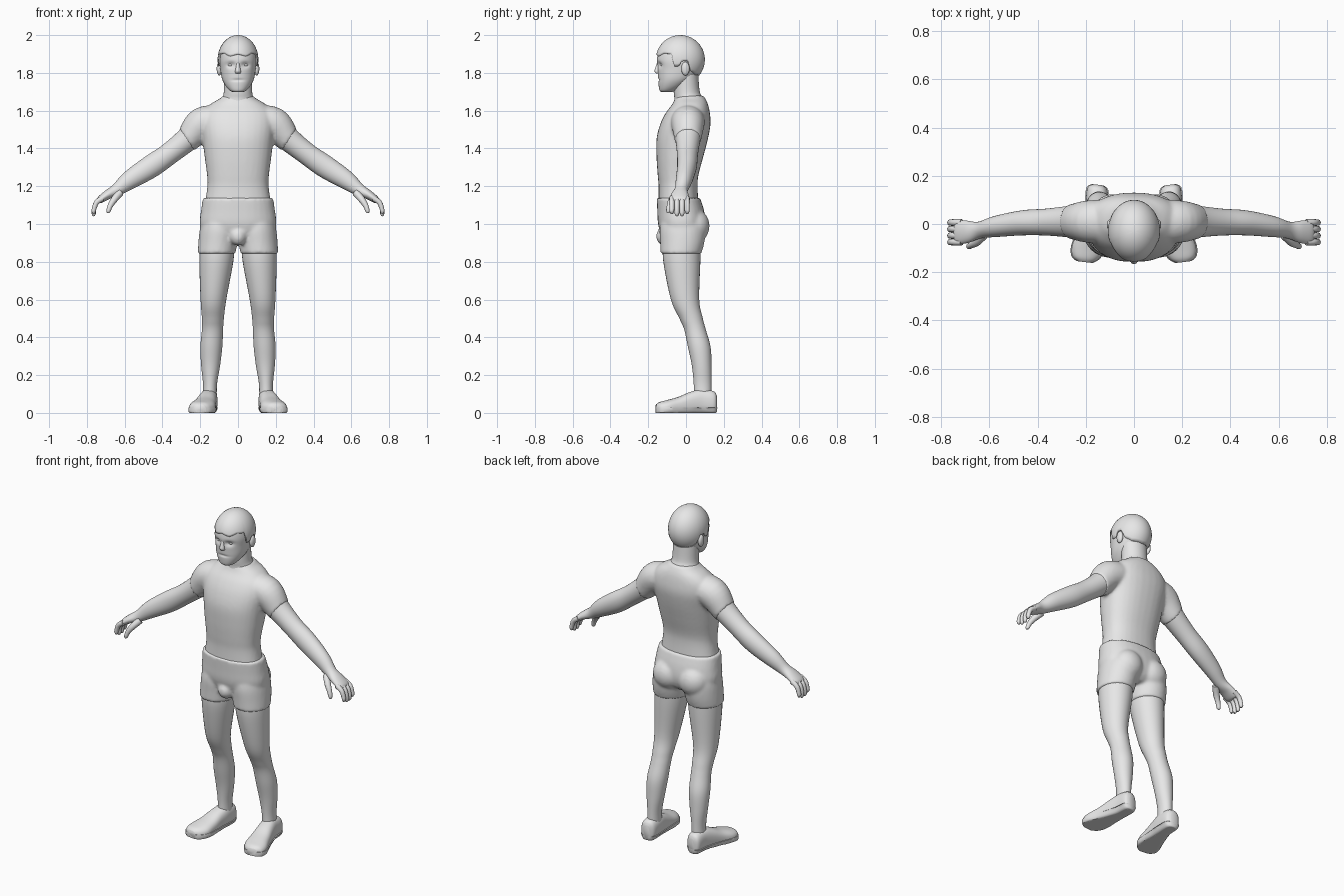
import bpy, bmesh
from math import sin, cos, asin, pi, exp, radians
from mathutils import Vector, Matrix

cube = bpy.data.objects.get("Cube")
if cube:
    bpy.data.objects.remove(cube, do_unlink=True)

grey = bpy.data.materials.new("plain_grey")
grey.use_nodes = True
grey.diffuse_color = (0.8, 0.8, 0.8, 1)
grey.node_tree.nodes["Principled BSDF"].inputs["Base Color"].default_value = (0.8, 0.8, 0.8, 1)

UP, DEPTH = Vector((0, 0, 1)), Vector((0, 1, 0))
SIDES = (1, -1)


def refine(rows, steps):
    """Smoothly interpolate section rows with a Catmull-Rom spline."""
    out = []
    for i in range(len(rows) - 1):
        p0, p1, p2 = rows[max(i - 1, 0)], rows[i], rows[i + 1]
        p3 = rows[min(i + 2, len(rows) - 1)]
        for k in range(steps):
            t = k / steps
            out.append([b + t * (c - a) / 2 + t * t * (2 * a - 5 * b + 4 * c - d) / 2
                        + t ** 3 * (3 * b - a - 3 * c + d) / 2
                        for a, b, c, d in zip(p0, p1, p2, p3)])
    return out + [list(rows[-1])]


def loft(bm, rows, side=1, normal=None, ref=DEPTH, power=2.0, n=32, steps=5, grow=0.0, ceiling=9.0):
    """Skin oval sections; each row is x, y, z, width radius, depth radius."""
    rows = refine(rows, steps)
    rings = []
    for i, (x, y, z, a, b) in enumerate(rows):
        here = Vector((x, y, z))
        nxt, prv = rows[min(i + 1, len(rows) - 1)], rows[max(i - 1, 0)]
        axis = (normal or Vector(nxt[:3]) - Vector(prv[:3])).normalized()
        u = ref.cross(axis).normalized()
        v = axis.cross(u)
        ring = []
        for k in range(n):
            c, s = cos(2 * pi * k / n), sin(2 * pi * k / n)
            c = abs(c) ** (2 / power) * (1 if c > 0 else -1)
            s = abs(s) ** (2 / power) * (1 if s > 0 else -1)
            co = here + u * c * (a + grow) + v * s * (b + grow)
            ring.append(bm.verts.new((co.x * side, co.y, min(max(co.z, 0), ceiling))))
        rings.append(ring)
    for low, high in zip(rings, rings[1:]):
        for k in range(n):
            j = (k + 1) % n
            bm.faces.new((low[k], low[j], high[j], high[k]))
    bm.faces.new(rings[0])
    bm.faces.new(rings[-1])


def ball(bm, centre, radii, side=1):
    place = Matrix.Translation((centre[0] * side, *centre[1:])) @ Matrix.Diagonal((*radii, 1))
    bmesh.ops.create_uvsphere(bm, u_segments=24, v_segments=14, radius=1, matrix=place)


def finish(bm, name, blend=False):
    """Turn the bmesh into an object; blend melts overlapping shapes together."""
    bmesh.ops.recalc_face_normals(bm, faces=bm.faces)
    mesh = bpy.data.meshes.new(name)
    bm.to_mesh(mesh)
    bm.free()
    mesh.materials.append(grey)
    obj = bpy.data.objects.new(name, mesh)
    bpy.context.collection.objects.link(obj)
    if blend:
        melt = obj.modifiers.new("melt", "REMESH")
        melt.mode, melt.voxel_size, melt.use_smooth_shade = "VOXEL", 0.009, True
        soften = obj.modifiers.new("soften", "SMOOTH")
        soften.factor, soften.iterations = 0.5, 6
    bpy.ops.object.select_all(action="DESELECT")
    obj.select_set(True)
    bpy.context.view_layer.objects.active = obj
    bpy.ops.object.shade_smooth_by_angle(angle=radians(50))
    return obj


# Arm sections from inside the shoulder to the wrist, shared by sleeve and arm
shoulder = [(.10, .01, 1.555, .07, .085), (.19, .01, 1.53, .083, .083), (.255, .01, 1.46, .066, .068)]
forearm = [(.36, .008, 1.375, .058, .056), (.46, .005, 1.305, .06, .052),
           (.57, -.01, 1.235, .05, .044), (.64, -.025, 1.182, .034, .035),
           (.69, -.032, 1.155, .025, .046), (.73, -.034, 1.128, .019, .05), (.742, -.034, 1.118, .01, .042)]

# Shirt: torso with short sleeves
torso = [(0, -.04, 1.11, .176, .106), (0, -.042, 1.2, .162, .103), (0, -.042, 1.26, .164, .108),
         (0, -.033, 1.35, .176, .123), (0, -.02, 1.45, .188, .136), (0, -.003, 1.53, .198, .133),
         (0, .01, 1.59, .188, .116), (0, .022, 1.635, .145, .094), (0, .022, 1.665, .095, .08),
         (0, .022, 1.68, .08, .07)]
bm = bmesh.new()
loft(bm, torso, normal=UP, power=2.3)
for s in SIDES:
    loft(bm, shoulder + [(.272, .01, 1.446, .064, .066)], s, grow=.005)
finish(bm, "shirt", blend=True)

# Bare arms and palms
bm = bmesh.new()
for s in SIDES:
    loft(bm, shoulder[1:] + forearm, s)
finish(bm, "arms")

# Curled fingers and thumbs
bm = bmesh.new()
for s in SIDES:
    for i in range(4):
        y = .006 - .027 * i
        drop = .012 * abs(i - 1.5)
        loft(bm, [(.715, y, 1.137, .015, .014), (.748, y, 1.115, .014, .014),
                  (.762, y, 1.08, .012, .013), (.764, y, 1.048 + drop, .011, .012),
                  (.762, y, 1.036 + drop, .005, .006)], s, n=12, steps=3)
    loft(bm, [(.625, -.045, 1.165, .02, .02), (.655, -.075, 1.13, .018, .018),
              (.677, -.088, 1.095, .014, .014), (.686, -.093, 1.068, .011, .012),
              (.688, -.094, 1.058, .005, .006)], s, n=12, steps=3)
finish(bm, "fingers")

# Shorts: pelvis, leg openings, seat and front bulge
pelvis = [(0, -.02, .915, .07, .08), (0, -.02, .945, .18, .11), (0, -.022, 1.0, .203, .126),
          (0, -.028, 1.07, .196, .124), (0, -.04, 1.138, .186, .115)]
short_leg = [(.113, -.027, .842, .1, .108), (.107, -.02, .9, .103, .117),
             (.1, -.018, .97, .103, .122), (.095, -.02, 1.03, .095, .11)]
bm = bmesh.new()
loft(bm, pelvis, normal=UP, power=2.3)
ball(bm, (0, -.112, .935), (.046, .046, .05))
for s in SIDES:
    loft(bm, short_leg, s, normal=UP)
    ball(bm, (.085, .045, .99), (.09, .08, .09), s)
finish(bm, "shorts", blend=True)

# Bare legs
leg = [(.11, -.022, .9, .092, .1), (.115, -.022, .8, .09, .098), (.13, -.005, .6, .068, .075),
       (.133, .027, .5, .058, .062), (.135, .048, .44, .056, .057), (.141, .07, .35, .058, .06),
       (.145, .083, .25, .05, .052), (.148, .088, .15, .037, .047), (.15, .088, .06, .038, .047)]
bm = bmesh.new()
for s in SIDES:
    loft(bm, leg, s, normal=UP)
finish(bm, "legs")

# Shoes splayed outwards, each with a flat sole welt
shoe = [(.15, .163, .05, .02, .04), (.152, .145, .055, .042, .06), (.155, .08, .06, .047, .065),
        (.165, .02, .05, .052, .06), (.176, -.04, .035, .06, .05), (.19, -.1, .025, .068, .043),
        (.202, -.14, .02, .054, .037), (.205, -.158, .02, .03, .025)]
for name, grow, ceiling in (("shoe_uppers", 0, 9), ("shoe_soles", .004, .028)):
    bm = bmesh.new()
    for s in SIDES:
        loft(bm, shoe, s, normal=Vector((.12, -1, 0)), ref=UP, power=2.5, grow=grow, ceiling=ceiling)
    finish(bm, name)

# Neck
bm = bmesh.new()
loft(bm, [(0, .015, 1.6, .1, .085), (0, .015, 1.66, .085, .077), (0, .004, 1.7, .075, .069),
          (0, 0, 1.79, .075, .065)], normal=UP)
finish(bm, "neck")

# Head with hollowed eye sockets and a mouth crease
skull = [(0, -.105, 1.698, .025, .025), (0, -.095, 1.708, .045, .045), (0, -.073, 1.735, .068, .072),
         (0, -.052, 1.77, .085, .095), (0, -.036, 1.82, .094, .114), (0, -.036, 1.87, .098, .118),
         (0, -.034, 1.92, .09, .108), (0, -.03, 1.955, .065, .08), (0, -.03, 1.975, .03, .035)]
bm = bmesh.new()
loft(bm, skull, normal=UP, power=2.15, n=72, steps=8)
for v in bm.verts:
    if v.co.y < -.07:
        eye = exp(-((abs(v.co.x) - .038) / .022) ** 2 - ((v.co.z - 1.842) / .015) ** 2)
        mouth = exp(-(v.co.x / .03) ** 2 - ((v.co.z - 1.762) / .006) ** 2)
        v.co.y += .014 * eye + .006 * mouth
finish(bm, "head")

# Nose, eyes and ears
bm = bmesh.new()
loft(bm, [(0, -.143, 1.86, .008, .008), (0, -.149, 1.835, .01, .011), (0, -.151, 1.81, .015, .016),
          (0, -.147, 1.798, .014, .012)], normal=UP, n=20)
finish(bm, "nose")
for name, centre, radii in (("eyes", (.038, -.122, 1.842), (.016, .013, .009)),
                            ("ears", (.099, -.003, 1.822), (.014, .022, .036))):
    bm = bmesh.new()
    for s in SIDES:
        ball(bm, centre, radii, s)
    finish(bm, name)

# Hair cap: dome whose lower edge follows the hairline (degrees from front, height)
hairline = [(0, 1.9), (25, 1.888), (45, 1.905), (68, 1.9), (76, 1.835), (87, 1.835), (93, 1.862),
            (108, 1.862), (118, 1.81), (140, 1.79), (181, 1.785)]


def hair_height(angle):
    for (a, low), (b, high) in zip(hairline, hairline[1:]):
        if a <= angle <= b:
            return low + (high - low) * (angle - a) / (b - a)


bm = bmesh.new()
columns, layers = 90, 16
grid = []
for i in range(columns):
    turn = 360 * i / columns
    start = asin((hair_height(min(turn, 360 - turn)) - 1.87) / .13)
    around = radians(turn)
    column = []
    for k in range(layers + 1):
        lift = start + (pi / 2 - start) * k / layers
        column.append(bm.verts.new((.108 * cos(lift) * sin(around),
                                    -.03 - .13 * cos(lift) * cos(around), 1.87 + .13 * sin(lift))))
    grid.append(column)
for i, column in enumerate(grid):
    other = grid[(i + 1) % columns]
    for k in range(layers):
        bm.faces.new((column[k], other[k], other[k + 1], column[k + 1]))
bmesh.ops.remove_doubles(bm, verts=bm.verts, dist=.0001)
hair = finish(bm, "hair")
shell = hair.modifiers.new("thickness", "SOLIDIFY")
shell.thickness, shell.offset = .012, -1
